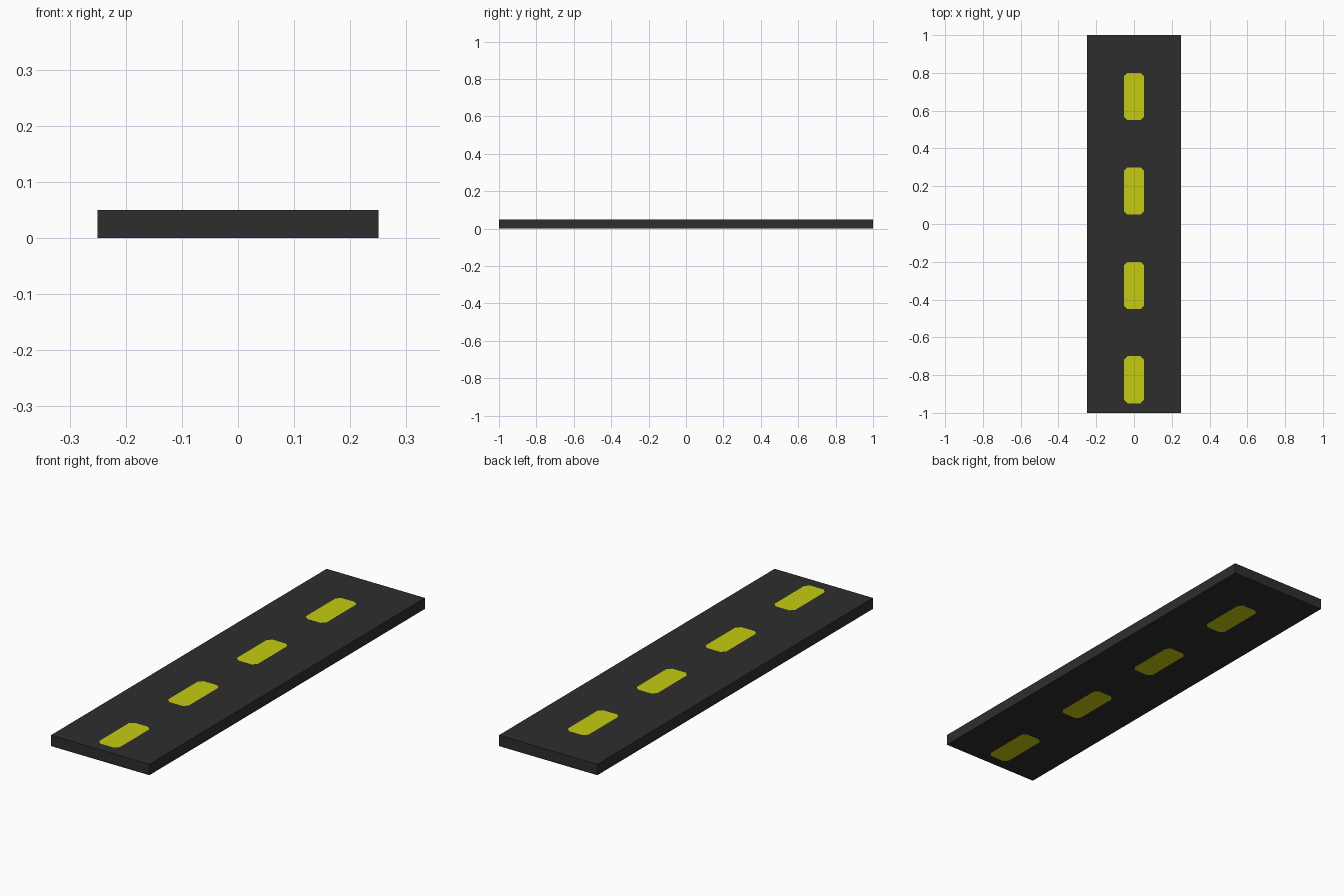
import bpy, bmesh
from mathutils import Vector

if "Cube" in bpy.data.objects:
    bpy.data.objects.remove(bpy.data.objects["Cube"])

W, L, H = 0.25, 1.0, 0.05            # half width, half length, thickness
DASH_W, DASH_HALF, CUT = 0.0525, 0.125, 0.018
CENTRES = [-0.825, -0.325, 0.175, 0.675]


def material(name, rgb):
    m = bpy.data.materials.new(name)
    m.diffuse_color = (*rgb, 1)
    m.use_nodes = True
    m.node_tree.nodes["Principled BSDF"].inputs["Base Color"].default_value = m.diffuse_color
    return m


def geom(bm):
    return bm.verts[:] + bm.edges[:] + bm.faces[:]


def dash_centre(face):
    """Dash that a horizontal face lies in, or None."""
    c = face.calc_center_median()
    if abs(face.normal.z) < 0.9 or abs(c.x) > DASH_W:
        return None
    return next((y for y in CENTRES if abs(c.y - y) < DASH_HALF), None)


# Road slab
bm = bmesh.new()
bmesh.ops.create_cube(bm, size=1)
for v in bm.verts:
    v.co = Vector((v.co.x * 2 * W, v.co.y * 2 * L, (v.co.z + 0.5) * H))

# Straight cuts along the dash edges
for x in (-DASH_W, DASH_W):
    bmesh.ops.bisect_plane(bm, geom=geom(bm), plane_co=(x, 0, 0), plane_no=(1, 0, 0))
for y in CENTRES:
    for s in (-1, 1):
        bmesh.ops.bisect_plane(bm, geom=geom(bm), plane_co=(0, y + s * DASH_HALF, 0),
                               plane_no=(0, 1, 0))

# Clipped dash corners, top and bottom
bm.normal_update()
for sx in (-1, 1):
    for sy in (-1, 1):
        for y in CENTRES:
            faces = [f for f in bm.faces if dash_centre(f) == y]
            edges = {e for f in faces for e in f.edges}
            verts = {v for f in faces for v in f.verts}
            bmesh.ops.bisect_plane(
                bm, geom=faces + list(edges) + list(verts),
                plane_co=(sx * (DASH_W - CUT), y + sy * DASH_HALF, 0),
                plane_no=(sx, sy, 0))
            bm.normal_update()

# Dash colour on the large faces inside the clipped outlines
for f in bm.faces:
    f.smooth = False
    f.material_index = int(dash_centre(f) is not None and f.calc_area() > 0.005)

mesh = bpy.data.meshes.new("road")
bm.to_mesh(mesh)
bm.free()
mesh.materials.append(material("asphalt", (0.027, 0.027, 0.027)))
mesh.materials.append(material("yellow paint", (0.56, 0.60, 0.005)))
bpy.context.collection.objects.link(bpy.data.objects.new("road", mesh))
